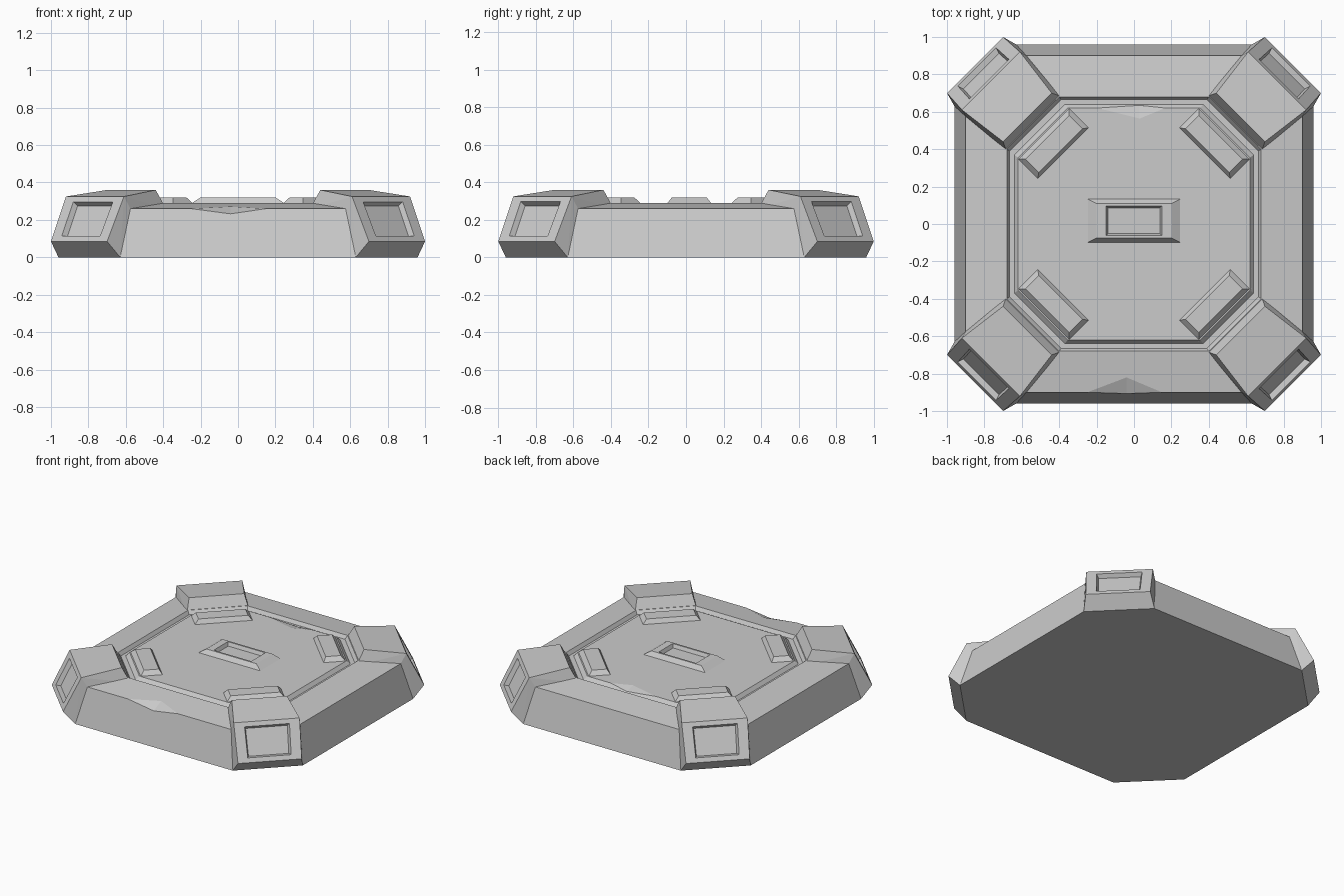
import bpy, bmesh
from mathutils import Vector, Matrix
from math import radians

if "Cube" in bpy.data.objects:
    bpy.data.objects.remove(bpy.data.objects["Cube"])

grey = bpy.data.materials.new("stone_grey")
grey.use_nodes = True
colour = (0.6, 0.6, 0.6, 1)
grey.diffuse_color = colour
grey.node_tree.nodes["Principled BSDF"].inputs["Base Color"].default_value = colour


def finish(bm, name):
    """Turn a bmesh into a flat-shaded object."""
    bmesh.ops.recalc_face_normals(bm, faces=bm.faces)
    mesh = bpy.data.meshes.new(name)
    bm.to_mesh(mesh)
    bm.free()
    mesh.materials.append(grey)
    obj = bpy.data.objects.new(name, mesh)
    bpy.context.collection.objects.link(obj)
    return obj


def hull(points):
    """Convex solid around points, with flat faces merged."""
    bm = bmesh.new()
    for p in points:
        bm.verts.new(p)
    bmesh.ops.convex_hull(bm, input=bm.verts)
    loose = [v for v in bm.verts if not v.link_faces]
    bmesh.ops.delete(bm, geom=loose, context='VERTS')
    bmesh.ops.dissolve_limit(bm, angle_limit=radians(0.5), verts=bm.verts, edges=bm.edges)
    bmesh.ops.recalc_face_normals(bm, faces=bm.faces)
    return bm


def recess(bm, direction, margin, depth, squeeze, axis):
    """Sink a tapered panel into the face that points along direction."""
    face = max(bm.faces, key=lambda f: f.normal.dot(direction))
    bmesh.ops.inset_individual(bm, faces=[face], thickness=margin)
    centre = face.calc_center_median()
    for v in face.verts:
        v.co -= axis * (v.co - centre).dot(axis) * squeeze
    bmesh.ops.inset_individual(bm, faces=[face], thickness=0.015, depth=-depth)


def octagon(half, corner, z):
    quarter = [Vector((half, corner, z)), Vector((corner, half, z))]
    return [Matrix.Rotation(radians(90 * k), 3, 'Z') @ p for k in range(4) for p in quarter]


def frustum(bottom, top):
    """Points of a tapered block; each level is (x0, x1, y0, y1, z)."""
    return [(x, y, l[4]) for l in (bottom, top) for x in l[:2] for y in l[2:4]]


# Base: sloped walls, rim, groove and raised deck
bm = bmesh.new()
rings = [(0.96, 0.63, 0), (0.9, 0.575, 0.26), (0.68, 0.4, 0.29),
         (0.665, 0.39, 0.265), (0.64, 0.37, 0.265), (0.62, 0.355, 0.29)]
loops = [[bm.verts.new(p) for p in octagon(*r)] for r in rings]
for low, high in zip(loops, loops[1:]):
    for i in range(8):
        j = (i + 1) % 8
        bm.faces.new((low[i], low[j], high[j], high[i]))
bm.faces.new(loops[0])
bm.faces.new(loops[-1])
base = finish(bm, "base")

# Chips broken out of the front rim and the back of the deck
chips = {
    "rim_chip": [(-0.25, -0.9, 0.26), (0.15, -0.9, 0.26), (-0.04, -0.82, 0.271),
                 (-0.04, -0.907, 0.232), (-0.04, -1, 0.4)],
    "deck_chip": [(-0.2, 0.621, 0.29), (0.17, 0.621, 0.29), (0.03, 0.56, 0.291),
                  (0.03, 0.634, 0.272), (0.03, 0.68, 0.4)],
}
bpy.context.view_layer.objects.active = base
for name, points in chips.items():
    cutter = finish(hull(points), name)
    cutter.hide_render = True
    mod = base.modifiers.new(name, 'BOOLEAN')
    mod.operation = 'DIFFERENCE'
    mod.solver = 'EXACT'
    mod.object = cutter
    bpy.ops.object.modifier_apply(modifier=mod.name)
    bpy.data.objects.remove(cutter)

# Corner buttresses with a sunken outer panel, and low blocks on the deck
side = [(0.63, 0.96, 0), (0.7, 1.0, 0.085), (0.61, 0.92, 0.325),
        (0.44, 0.7, 0.36), (0.385, 0.68, 0.26), (0.575, 0.9, 0.26)]
corners = ["back_left", "back_right", "front_right", "front_left"]
for k, corner in enumerate(corners):
    bm = hull(side + [(y, x, z) for x, y, z in side])
    recess(bm, Vector((1, 1, 0.7)).normalized(), 0.045, 0.03, 0.2,
           Vector((1, -1, 0)).normalized())
    bm.transform(Matrix.Rotation(radians(90 * k), 4, 'Z'))
    finish(bm, corner + "_buttress")

    bm = hull(frustum((0.53, 0.69, -0.2, 0.2, 0.28), (0.555, 0.655, -0.165, 0.165, 0.32)))
    bm.transform(Matrix.Rotation(radians(90 * k + 45), 4, 'Z'))
    finish(bm, corner + "_deck_block")

# Centre block with a sunken slot
bm = hull(frustum((-0.25, 0.25, -0.1, 0.135, 0.288), (-0.2, 0.2, -0.075, 0.11, 0.32)))
recess(bm, Vector((0, 0, 1)), 0.018, 0.025, 0.2, Vector((1, 0, 0)))
finish(bm, "centre_block")
